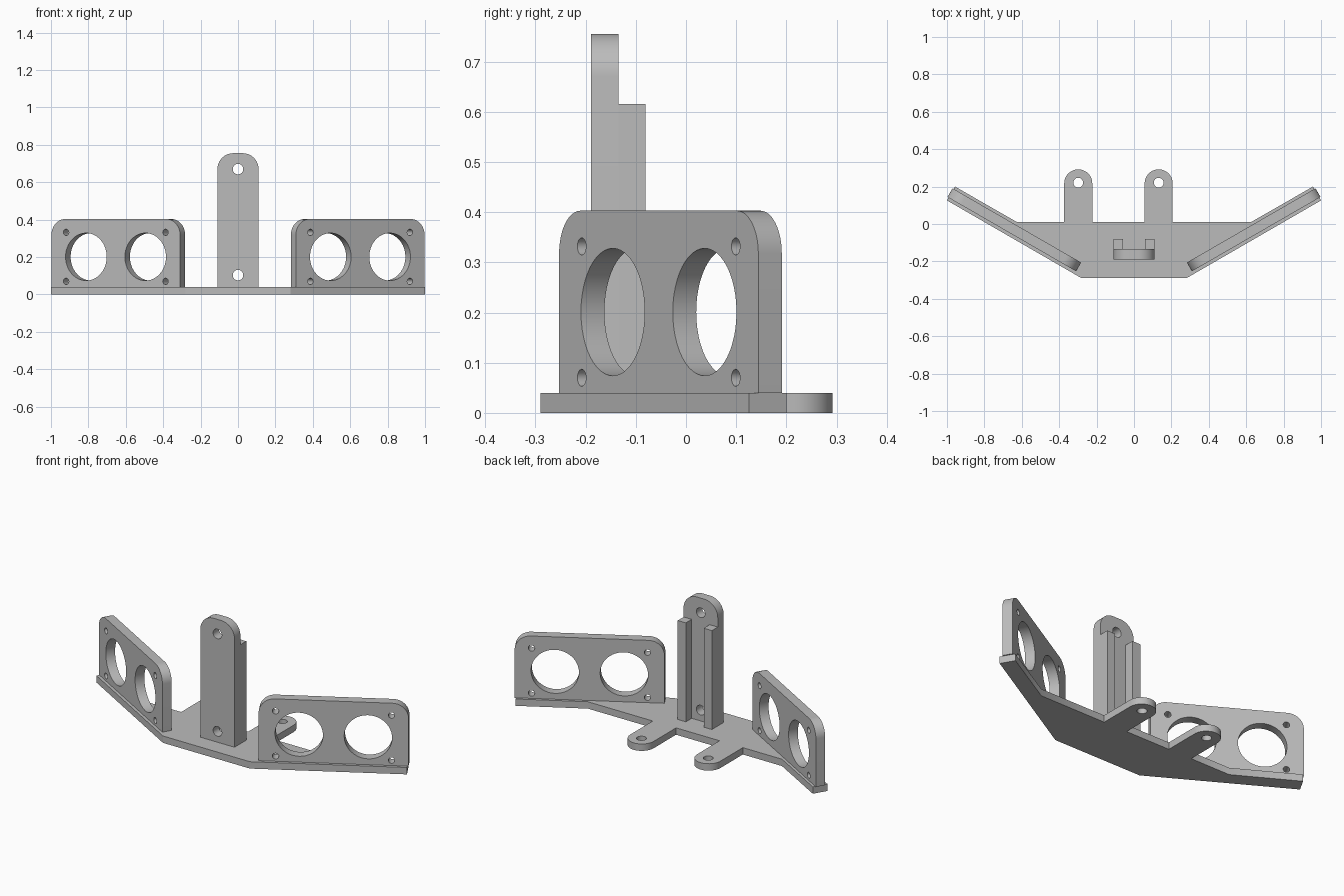
import bpy, bmesh
from math import sin, cos, pi, radians

cube = bpy.data.objects.get("Cube")
if cube:
    bpy.data.objects.remove(cube, do_unlink=True)

grey = bpy.data.materials.new("plain grey")
grey.use_nodes = True
colour = (0.5, 0.5, 0.5, 1)
grey.diffuse_color = colour
grey.node_tree.nodes["Principled BSDF"].inputs["Base Color"].default_value = colour


def arc(cx, cy, r, start, end, steps):
    angles = [radians(start + (end - start) * i / steps) for i in range(steps + 1)]
    return [(cx + r * cos(a), cy + r * sin(a)) for a in angles]


def circle(cx, cy, r):
    return arc(cx, cy, r, 0, 360, 48)[:-1]


def round_top(half_width, bottom, top, r):
    """Upright plate outline with square feet and rounded upper corners."""
    return ([(-half_width, bottom), (half_width, bottom)]
            + arc(half_width - r, top - r, r, 0, 90, 16)
            + arc(r - half_width, top - r, r, 90, 180, 16))


def plate(name, outlines, thickness, location, rotation=(0, 0, 0)):
    """Extrude an outline, with any further outlines cut as holes."""
    curve = bpy.data.curves.new(name, 'CURVE')
    curve.dimensions = '2D'
    curve.fill_mode = 'BOTH'
    curve.extrude = thickness / 2
    for pts in outlines:
        spline = curve.splines.new('POLY')
        spline.points.add(len(pts) - 1)
        for p, (x, y) in zip(spline.points, pts):
            p.co = (x, y, 0, 1)
        spline.use_cyclic_u = True
    temp = bpy.data.objects.new(name + " profile", curve)
    bpy.context.collection.objects.link(temp)
    bpy.context.view_layer.update()
    mesh = bpy.data.meshes.new_from_object(
        temp.evaluated_get(bpy.context.evaluated_depsgraph_get()))
    bpy.data.objects.remove(temp, do_unlink=True)
    bpy.data.curves.remove(curve)

    bm = bmesh.new()
    bm.from_mesh(mesh)
    bmesh.ops.remove_doubles(bm, verts=bm.verts, dist=0.0001)
    bmesh.ops.recalc_face_normals(bm, faces=bm.faces)
    bm.to_mesh(mesh)
    bm.free()
    mesh.name = name
    mesh.materials.clear()
    mesh.materials.append(grey)

    obj = bpy.data.objects.new(name, mesh)
    bpy.context.collection.objects.link(obj)
    obj.location = location
    obj.rotation_euler = rotation
    bpy.ops.object.select_all(action='DESELECT')
    obj.select_set(True)
    bpy.context.view_layer.objects.active = obj
    bpy.ops.object.shade_smooth_by_angle(angle=radians(30))
    return obj


# Base plate with swept wings and two rear mounting tabs
base_top = 0.04
tab_r, tab_y, back_y = 0.075, 0.217, 0.01
tab_centres = (0.132, -0.298)
outline = [(-0.28, -0.29), (0.28, -0.29), (1.0, 0.126), (0.957, 0.2), (0.625, back_y)]
for x in tab_centres:
    outline += [(x + tab_r, back_y)] + arc(x, tab_y, tab_r, 0, 180, 24) + [(x - tab_r, back_y)]
outline += [(-0.625, back_y), (-0.957, 0.2), (-1.0, 0.126)]
tab_holes = [circle(x, tab_y + 0.004, 0.026) for x in tab_centres]
plate("base_plate", [outline] + tab_holes, base_top, (0, 0, base_top / 2))

# Angled sensor panels, each with two large openings and four screw holes
panel = [round_top(0.397, base_top, 0.403, 0.085)]
for s in (-1, 1):
    panel.append(circle(s * 0.183, 0.201, 0.127))
    panel += [circle(s * 0.307, z, 0.017) for z in (0.07, 0.332)]
for side, name in ((1, "left_panel"), (-1, "right_panel")):
    plate(name, panel, 0.054, (side * 0.64, -0.031, 0), (pi / 2, 0, side * pi / 6))

# Central post with a hole near each end
post = [round_top(0.11, base_top, 0.755, 0.085)]
post += [circle(0, z, 0.028) for z in (0.103, 0.67)]
plate("centre_post", post, 0.054, (0, -0.162, 0), (pi / 2, 0, 0))

# Stiffening rails behind the post
for side, name in ((1, "left_rail"), (-1, "right_rail")):
    x0, x1 = sorted((side * 0.058, side * 0.11))
    rail = [(x0, base_top), (x1, base_top), (x1, 0.616), (x0, 0.616)]
    plate(name, [rail], 0.054, (0, -0.108, 0), (pi / 2, 0, 0))
